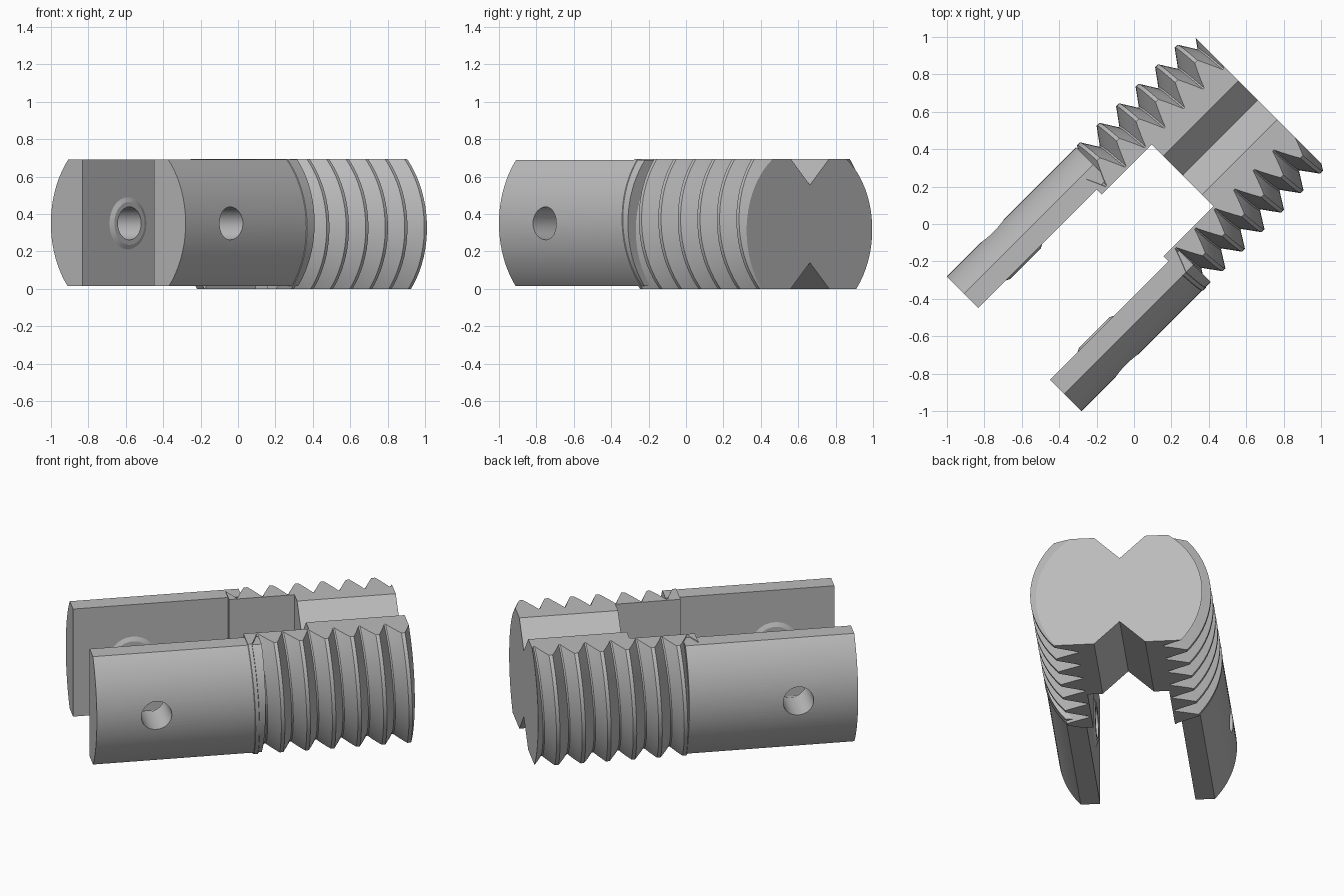
import bpy, bmesh
from math import pi, sin, cos, radians
from mathutils import Matrix, Vector

old = bpy.data.objects.get("Cube")
if old:
    bpy.data.objects.remove(old, do_unlink=True)

AXIS_Z = 0.35
BACK, FRONT = -0.905, 0.937     # ends along the barrel axis (local x)
LEG_R, CREST_R, ROOT_R = 0.509, 0.513, 0.425
PITCH = 0.1475
HOLE_X = -0.56

grey = bpy.data.materials.new("plain grey")
grey.use_nodes = True
grey.diffuse_color = (0.5, 0.5, 0.5, 1)
grey.node_tree.nodes["Principled BSDF"].inputs["Base Color"].default_value = (0.5, 0.5, 0.5, 1)


def make(name, bm):
    bmesh.ops.recalc_face_normals(bm, faces=bm.faces)
    mesh = bpy.data.meshes.new(name)
    bm.to_mesh(mesh)
    bm.free()
    obj = bpy.data.objects.new(name, mesh)
    bpy.context.collection.objects.link(obj)
    mesh.materials.append(grey)
    return obj


def box(lo, hi):
    bm = bmesh.new()
    bmesh.ops.create_cube(bm, size=1)
    lo, hi = Vector(lo), Vector(hi)
    for v in bm.verts:
        v.co = (lo + hi) / 2 + v.co * (hi - lo)
    return make("box", bm)


def cone(axis, start, end, r1, r2, x=0.0, sides=64):
    """Round solid along local x or y, from start (r1) to end (r2)."""
    bm = bmesh.new()
    bmesh.ops.create_cone(bm, cap_ends=True, segments=sides, radius1=r1, radius2=r2, depth=1)
    for v in bm.verts:
        along = start + (v.co.z + 0.5) * (end - start)
        a, b = v.co.x, v.co.y
        v.co = (along, a, b + AXIS_Z) if axis == "x" else (x + a, along, b + AXIS_Z)
    return make("round", bm)


def combine(obj, tool, operation):
    mod = obj.modifiers.new("combine", "BOOLEAN")
    mod.operation, mod.solver, mod.object = operation, "EXACT", tool
    bpy.context.view_layer.objects.active = obj
    bpy.ops.object.modifier_apply(modifier=mod.name)
    bpy.data.objects.remove(tool, do_unlink=True)


def finish(obj, name):
    obj.name = obj.data.name = name
    obj.data.transform(Matrix.Rotation(radians(45), 4, "Z"))
    bpy.ops.object.select_all(action="DESELECT")
    obj.select_set(True)
    bpy.context.view_layer.objects.active = obj
    bpy.ops.object.shade_smooth_by_angle(angle=radians(25))


def helix_solid(columns=72, turns=10):
    """Screw-thread solid: one profile repeated along a right-handed helix."""
    profile = [(-0.5, ROOT_R), (-0.07, CREST_R), (0.07, CREST_R), (0.44, ROOT_R)]
    steps = len(profile)
    first_crest = 0.757 - 6.25 * PITCH
    bm = bmesh.new()
    grid = []
    for c in range(columns):
        turn = c / columns
        t = 2 * pi * turn
        column = []
        for k in range(steps * turns + 1):
            offset, r = profile[k % steps]
            x = first_crest + PITCH * (k // steps + offset + turn)
            column.append(bm.verts.new((x, -r * sin(t), AXIS_Z + r * cos(t))))
        grid.append(column)
    # wrap the last column onto the first, one pitch further along
    last = grid[0][steps:]
    for c in range(columns):
        nxt = grid[c + 1] if c + 1 < columns else last
        for k in range(min(len(grid[c]), len(nxt)) - 1):
            bm.faces.new((grid[c][k], nxt[k], nxt[k + 1], grid[c][k + 1]))
    # close both ends with fans to the axis
    for direction in (-1, 1):
        border = [e for e in bm.edges if e.is_boundary
                  and (e.verts[0].co.x < 0.3) == (direction < 0)]
        xs = [v.co.x for e in border for v in e.verts]
        tip_x = min(xs) - 0.1 if direction < 0 else max(xs) + 0.1
        tip = bm.verts.new((tip_x, 0, AXIS_Z))
        for e in border:
            bm.faces.new((e.verts[0], e.verts[1], tip))
    return make("threaded_body", bm)


def v_groove(z_open, z_apex):
    """Triangular prism along x, with its point at z_apex."""
    bm = bmesh.new()
    slope = 0.146 / 0.14
    reach = z_open + (z_open - z_apex)
    half = abs(reach - z_apex) * slope
    ends = [[bm.verts.new((x, y, z)) for y, z in ((-half, reach), (half, reach), (0, z_apex))]
            for x in (0.2, 1.2)]
    a, b = ends
    bm.faces.new(a)
    bm.faces.new(b)
    for i in range(3):
        j = (i + 1) % 3
        bm.faces.new((a[i], a[j], b[j], b[i]))
    return make("groove", bm)


# threaded body: trimmed flat, slotted, grooved above and below
body = helix_solid()
combine(body, box((-0.01, -1, 0), (FRONT, 1, 0.695)), "INTERSECT")
combine(body, box((-0.5, -0.233, -1), (0.367, 0.233, 2)), "DIFFERENCE")
combine(body, v_groove(0.695, 0.555), "DIFFERENCE")
combine(body, v_groove(0.0, 0.14), "DIFFERENCE")
finish(body, "threaded_body")

# two clevis legs with bosses on the inside faces and a cross hole
for name, side in (("left_leg", -1), ("right_leg", 1)):
    leg = cone("x", BACK, 0.07, LEG_R, LEG_R, sides=128)
    near, far = sorted((side * 0.272, side * 1.0))
    combine(leg, box((-2, near, 0.015), (1, far, 0.69)), "INTERSECT")
    combine(leg, cone("y", side * 0.29, side * 0.26, 0.175, 0.115, HOLE_X), "UNION")
    combine(leg, cone("y", side * 0.1, side * 0.8, 0.088, 0.088, HOLE_X), "DIFFERENCE")
    if side > 0:
        # recess for a screw head
        combine(leg, cone("y", 0.335, 0.8, 0.182, 0.182, HOLE_X), "DIFFERENCE")
    finish(leg, name)
